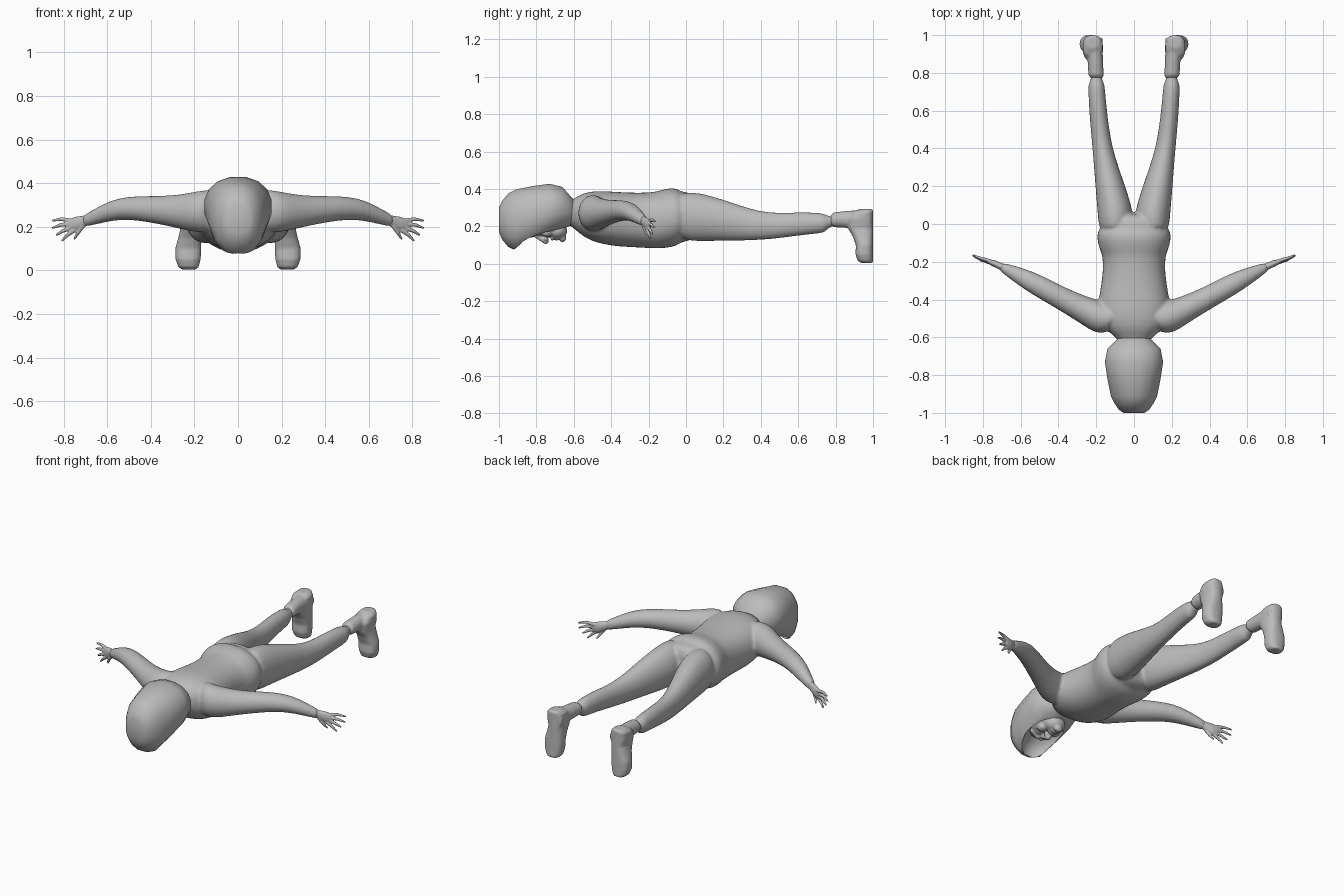
import bpy, bmesh, math
from mathutils import Vector, Matrix

cube = bpy.data.objects.get("Cube")
if cube:
    bpy.data.objects.remove(cube, do_unlink=True)

grey = bpy.data.materials.new("plain grey")
grey.use_nodes = True
grey.diffuse_color = (0.5, 0.5, 0.5, 1)
grey.node_tree.nodes["Principled BSDF"].inputs["Base Color"].default_value = (0.5, 0.5, 0.5, 1)

X, Y, Z = Vector((1, 0, 0)), Vector((0, 1, 0)), Vector((0, 0, 1))


def loft(bm, rows, u, v, sides=16, power=1.0):
    """Skin closed oval rings; each row is (centre, radius along u, radius along v)."""
    rings = []
    for centre, ru, rv in rows:
        ring = []
        for i in range(sides):
            a = math.tau * (i + 0.5) / sides
            c, s = math.cos(a), math.sin(a)
            c, s = [math.copysign(abs(t) ** power, t) for t in (c, s)]
            ring.append(bm.verts.new(Vector(centre) + u * ru * c + v * rv * s))
        rings.append(ring)
    for a, b in zip(rings, rings[1:]):
        for i in range(sides):
            j = (i + 1) % sides
            bm.faces.new((a[i], a[j], b[j], b[i]))
    bm.faces.new(rings[0][::-1])
    bm.faces.new(rings[-1])


def span(y, x0, x1, z0, z1):
    """Row for a ring across y, given by its outer limits."""
    return ((x0 + x1) / 2, y, (z0 + z1) / 2), (x1 - x0) / 2, (z1 - z0) / 2


def ball(bm, centre, radii):
    m = Matrix.Translation(centre) @ Matrix.Diagonal((*radii, 1))
    bmesh.ops.create_uvsphere(bm, u_segments=20, v_segments=12, radius=1, matrix=m)


def rod(bm, p, q, r0, r1):
    """Tapered rod with round ends."""
    p, q = Vector(p), Vector(q)
    d = q - p
    m = Matrix.Translation((p + q) / 2) @ d.to_track_quat('Z', 'Y').to_matrix().to_4x4()
    bmesh.ops.create_cone(bm, cap_ends=True, segments=10, radius1=r0, radius2=r1,
                          depth=d.length, matrix=m)
    ball(bm, p, (r0,) * 3)
    ball(bm, q, (r1,) * 3)


def finish(bm, name, voxel=0, subdivide=0, smooth=0, mirror=False):
    """Turn the mesh into an object; voxel fuses overlapping volumes."""
    bmesh.ops.recalc_face_normals(bm, faces=bm.faces)
    if mirror:
        bmesh.ops.scale(bm, vec=(-1, 1, 1), verts=bm.verts)
        bmesh.ops.reverse_faces(bm, faces=bm.faces)
    me = bpy.data.meshes.new(name)
    bm.to_mesh(me)
    bm.free()
    me.materials.append(grey)
    ob = bpy.data.objects.new(name, me)
    bpy.context.collection.objects.link(ob)
    me.shade_smooth()
    if subdivide:
        ob.modifiers.new("round", 'SUBSURF').levels = subdivide
        ob.modifiers["round"].render_levels = subdivide
    if voxel:
        m = ob.modifiers.new("fuse", 'REMESH')
        m.mode, m.voxel_size, m.use_smooth_shade = 'VOXEL', voxel, True
    if smooth:
        m = ob.modifiers.new("soften", 'SMOOTH')
        m.factor, m.iterations = 0.5, smooth
    return ob


# Clothed body: torso, arms and legs fused together
body = bmesh.new()
torso = [(-0.66, .06, .22, .33), (-0.61, .085, .20, .34), (-0.57, .14, .16, .37),
         (-0.51, .185, .12, .39), (-0.43, .195, .10, .39), (-0.36, .182, .09, .385),
         (-0.25, .165, .085, .38), (-0.17, .168, .08, .385), (-0.145, .18, .08, .392),
         (-0.08, .2, .085, .41), (-0.04, .195, .10, .4), (-0.025, .18, .115, .385),
         (0.02, .18, .12, .385), (0.06, .13, .15, .35)]
loft(body, [span(y, -w, w, lo, hi) for y, w, lo, hi in torso], X, Z, 20, 0.9)
leg = [(-0.06, .02, .185, .13, .385), (0.04, .002, .193, .118, .385), (0.1, .012, .198, .118, .375),
       (0.2, .045, .206, .12, .345), (0.3, .08, .213, .122, .31), (0.4, .112, .221, .125, .28),
       (0.5, .13, .23, .135, .272), (0.6, .142, .238, .149, .277), (0.7, .152, .243, .16, .275),
       (0.745, .155, .243, .165, .268), (0.755, .168, .23, .19, .255), (0.8, .168, .228, .2, .255)]
arm_path = [(.08, -.50, .275, .09, .1), (.16, -.5, .27, .092, .1), (.22, -.475, .267, .08, .09),
            (.3, -.437, .271, .068, .073), (.4, -.385, .28, .06, .062), (.5, -.33, .287, .058, .054),
            (.58, -.287, .275, .05, .048), (.65, -.252, .248, .036, .038),
            (.69, -.232, .233, .026, .031), (.71, -.222, .226, .02, .026)]
for s in (1, -1):
    loft(body, [span(y, *sorted((s * a, s * b)), lo, hi) for y, a, b, lo, hi in leg], X, Z)
    across = Vector((-0.46 * s, 0.89, 0))
    loft(body, [((s * x, y, z), a, b) for x, y, z, a, b in arm_path], across, Z)
finish(body, "clothed_body", voxel=0.009, subdivide=1, smooth=3)

# Shoes and hands, one per side
fingers = [((.765, -.195, .228), (.81, -.182, .235), (.85, -.165, .228)),
           ((.77, -.198, .212), (.815, -.185, .208), (.85, -.17, .195)),
           ((.765, -.202, .196), (.805, -.192, .18), (.832, -.18, .163)),
           ((.752, -.208, .184), (.782, -.2, .162), (.806, -.19, .137)),
           ((.715, -.225, .2), (.735, -.215, .17), (.75, -.2, .145))]
for side, mirrored in (("left", False), ("right", True)):
    shoe = bmesh.new()
    shaft = [(0.775, .163, .233, .205, .262), (0.79, .16, .242, .195, .275),
             (0.85, .163, .245, .192, .282), (0.92, .165, .25, .185, .287),
             (0.985, .165, .265, .18, .292)]
    loft(shoe, [span(*r) for r in shaft], X, Z)
    foot = [(.003, .225, .03, .94), (.015, .227, .047, .918), (.05, .229, .058, .906),
            (.1, .228, .06, .908), (.15, .221, .053, .89), (.19, .216, .049, .865),
            (.24, .218, .054, .86), (.275, .219, .052, .89), (.293, .219, .032, .93)]
    loft(shoe, [((x, (1 + y) / 2, z), w, (1 - y) / 2) for z, x, w, y in foot], X, Y, 20, 0.8)
    finish(shoe, side + "_shoe", voxel=0.007, smooth=3, mirror=mirrored)

    hand = bmesh.new()
    palm = [((.68, -.236, .234), .018, .024), ((.715, -.22, .222), .018, .028),
            ((.745, -.207, .211), .017, .035), ((.775, -.196, .208), .011, .028)]
    loft(hand, palm, Vector((-.42, .9, 0)), Z)
    for base, knuckle, tip in fingers:
        rod(hand, base, knuckle, .0105, .0085)
        rod(hand, knuckle, tip, .0085, .005)
    finish(hand, side + "_hand", voxel=0.0035, smooth=2, mirror=mirrored)

# Hood with a hollow where the face looks out
hood = bmesh.new()
shell = [(-1.0, .055, .17, .3), (-0.985, .08, .13, .335), (-0.95, .105, .087, .378),
         (-0.91, .125, .068, .4), (-0.82, .143, .105, .418), (-0.73, .157, .152, .43),
         (-0.66, .143, .185, .412), (-0.62, .1, .2, .365), (-0.585, .07, .22, .33)]
loft(hood, [span(y, -w, w, lo, hi) for y, w, lo, hi in shell], X, Z, 16, 0.9)
hood_ob = finish(hood, "hood")
hollow = bmesh.new()
ball(hollow, (0, 0, 0), (.112, .15, .085))
hollow_ob = finish(hollow, "hood_hollow")
hollow_ob.location = (0, -.785, .125)
hollow_ob.rotation_euler = (math.radians(20), 0, 0)
cut = hood_ob.modifiers.new("face opening", 'BOOLEAN')
cut.operation, cut.solver, cut.object = 'DIFFERENCE', 'EXACT', hollow_ob
bpy.context.view_layer.objects.active = hood_ob
hood_ob.select_set(True)
bpy.context.view_layer.update()
bpy.ops.object.modifier_apply(modifier=cut.name)
bpy.data.objects.remove(hollow_ob, do_unlink=True)
bpy.ops.object.shade_smooth_by_angle(angle=math.radians(50))

# Face: skull, brow, nose, cheeks, lips and chin fused together
face = bmesh.new()
ball(face, (0, -.77, .225), (.095, .135, .075))
ball(face, (0, -.69, .175), (.062, .055, .045))
ball(face, (0, -.66, .138), (.026, .02, .022))
rod(face, (0, -.80, .148), (0, -.75, .122), .011, .017)
for s in (1, -1):
    rod(face, (s * .012, -.825, .153), (s * .058, -.82, .172), .014, .011)
    ball(face, (s * .034, -.795, .165), (.016, .012, .012))
    ball(face, (s * .045, -.745, .165), (.03, .03, .022))
    ball(face, (s * .017, -.748, .133), (.011, .012, .01))
for y in (-.715, -.693):
    ball(face, (0, y, .135), (.033, .009, .012))
finish(face, "face", voxel=0.005, smooth=3)
